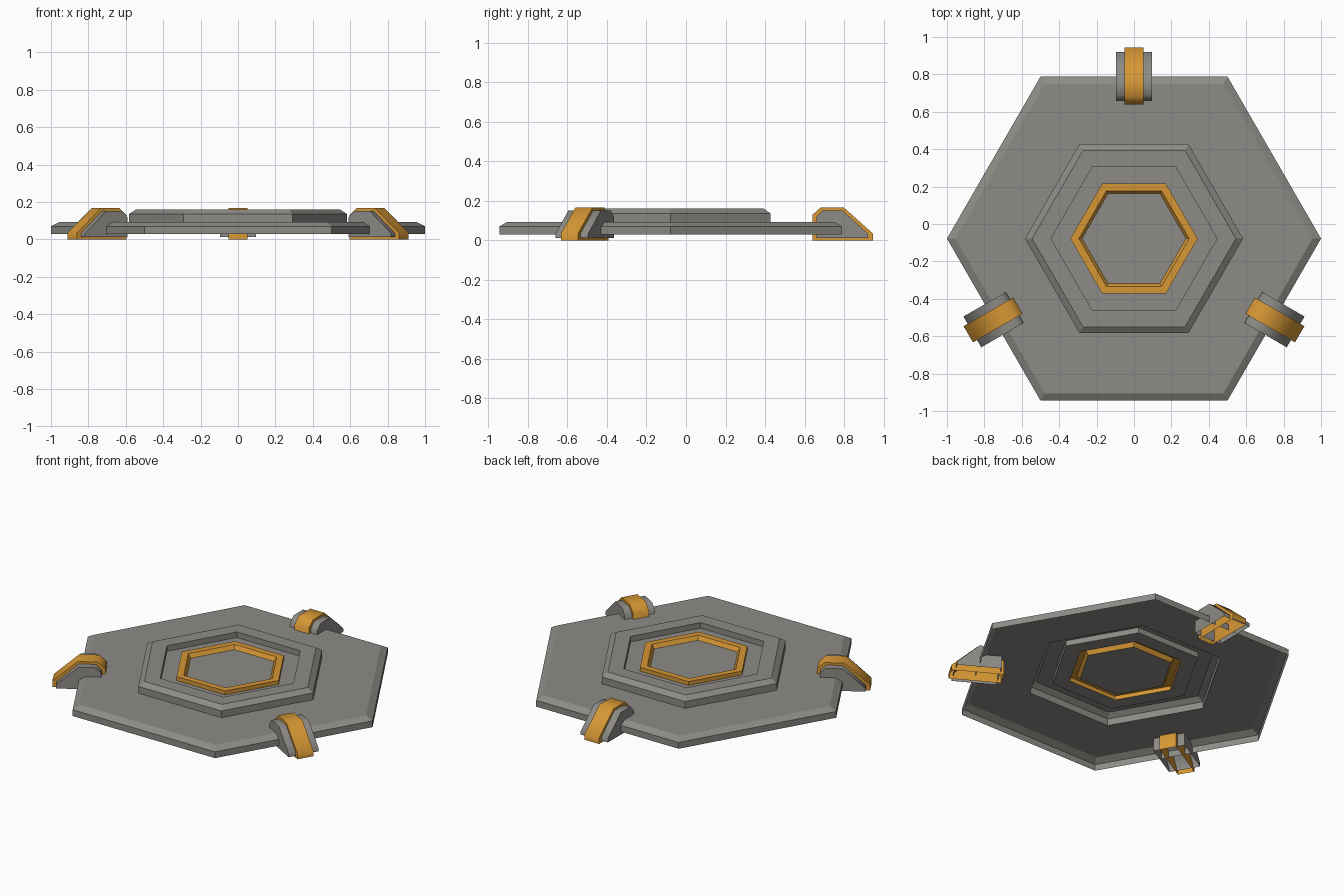
import bpy, bmesh, math

if "Cube" in bpy.data.objects:
    bpy.data.objects.remove(bpy.data.objects["Cube"])

CY = -0.078  # y of the hexagon centre


def material(name, rgb):
    m = bpy.data.materials.new(name)
    m.diffuse_color = (*rgb, 1)
    m.use_nodes = True
    m.node_tree.nodes["Principled BSDF"].inputs["Base Color"].default_value = m.diffuse_color
    return m


grey = material("warm_grey", (0.27, 0.26, 0.24))
orange = material("orange", (0.67, 0.31, 0.035))


def finish(name, bm, mat):
    me = bpy.data.meshes.new(name)
    bm.to_mesh(me)
    bm.free()
    me.materials.append(mat)
    ob = bpy.data.objects.new(name, me)
    bpy.context.collection.objects.link(ob)
    return ob


def hex_shell(name, profile, mat, cap=False):
    """Open hexagonal sheet swept from (radius, z) steps, outside to inside."""
    bm = bmesh.new()
    rings = [[bm.verts.new((r * math.cos(i * math.pi / 3),
                            CY + r * math.sin(i * math.pi / 3), z))
              for i in range(6)] for r, z in profile]
    for a, b in zip(rings, rings[1:]):
        for i in range(6):
            j = (i + 1) % 6
            bm.faces.new((a[i], a[j], b[j], b[i]))
    if cap:
        bm.faces.new(rings[-1])
    return finish(name, bm, mat)


def clip_shell(name, profile, half_width, angle, mat):
    """Bottomless clip: (radius, z) outline extruded sideways."""
    c, s = math.cos(angle), math.sin(angle)
    bm = bmesh.new()
    sides = [[bm.verts.new((r * c - t * s, CY + r * s + t * c, z))
              for r, z in profile] for t in (-half_width, half_width)]
    a, b = sides
    bm.faces.new(a)
    bm.faces.new(b)
    for i in range(len(profile) - 1):
        bm.faces.new((a[i], a[i + 1], b[i + 1], b[i]))
    bmesh.ops.recalc_face_normals(bm, faces=bm.faces)
    ob = finish(name, bm, mat)
    bpy.ops.object.select_all(action='DESELECT')
    ob.select_set(True)
    bpy.context.view_layer.objects.active = ob
    bpy.ops.object.shade_smooth_by_angle(angle=math.radians(60))
    return ob


# Plate, raised step and recess floor
hex_shell("base_plate", [(1.0, 0.03), (1.0, 0.07), (0.955, 0.093), (0.583, 0.093),
                         (0.583, 0.136), (0.545, 0.16), (0.444, 0.16),
                         (0.444, 0.125), (0.34, 0.125)], grey)
# Orange ring and the floor inside it
hex_shell("ring", [(0.34, 0.125), (0.34, 0.15), (0.295, 0.15), (0.278, 0.125)], orange)
hex_shell("centre_floor", [(0.278, 0.125)], grey, cap=True)

# Three edge clips: grey body with an orange strap
body = [(0.737, 0.012), (0.737, 0.118), (0.77, 0.152), (0.868, 0.152),
        (0.998, 0.034), (0.998, 0.012)]
strap = [(0.717, 0.0), (0.717, 0.128), (0.76, 0.167), (0.875, 0.167),
         (1.023, 0.035), (1.023, 0.0)]
for n, deg in enumerate((90, 210, 330), 1):
    clip_shell(f"clip_body_{n}", body, 0.095, math.radians(deg), grey)
    clip_shell(f"clip_strap_{n}", strap, 0.05, math.radians(deg), orange)
